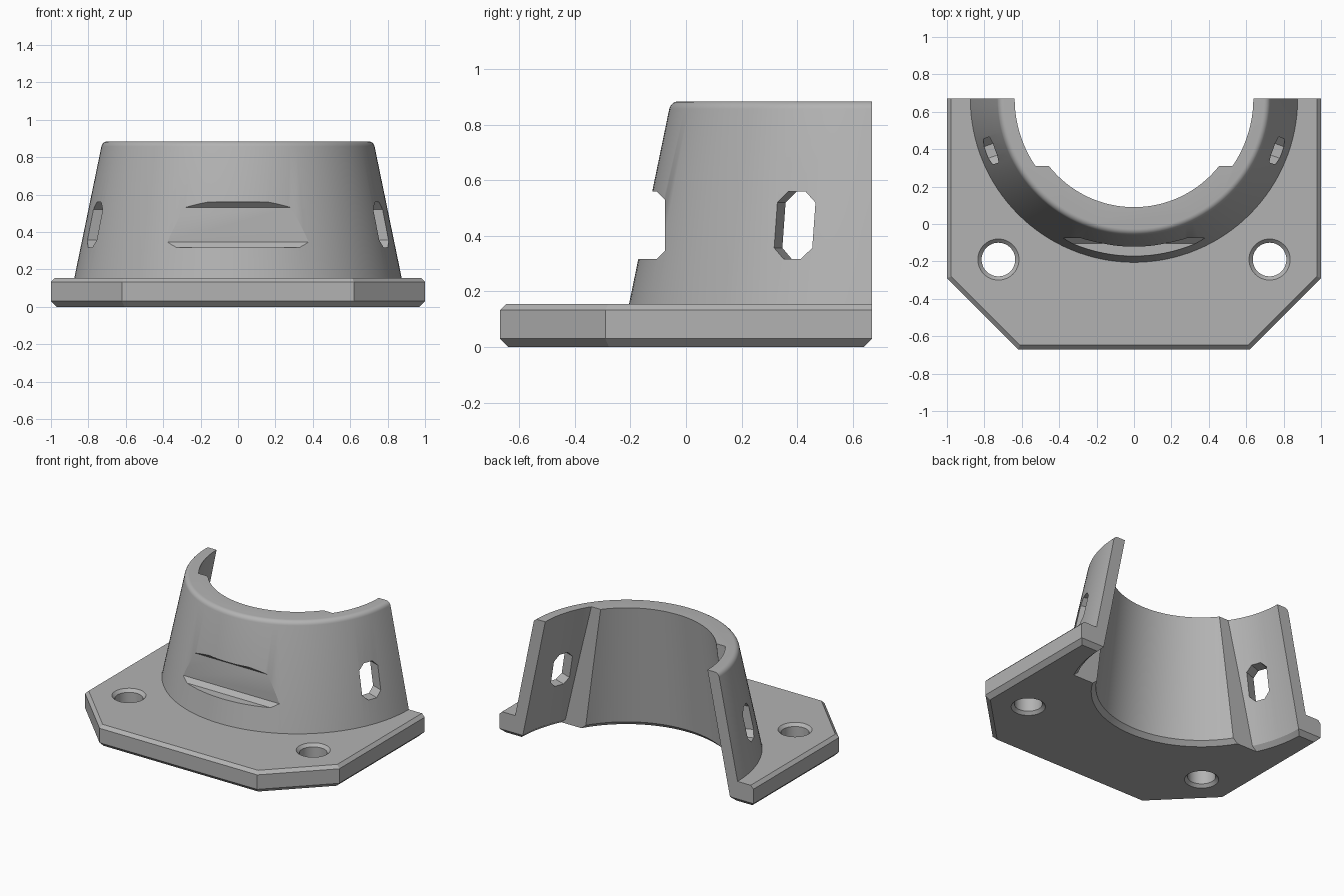
import bpy, bmesh, math
from mathutils import Matrix, Vector

old = bpy.data.objects.get("Cube")
if old:
    bpy.data.objects.remove(old, do_unlink=True)

AXIS_Y = 0.67          # centre line of the collar
TOP = 0.885
SLOPE = 0.207          # taper of the collar wall
SEGMENTS = 128


def make_object(name, bm):
    bmesh.ops.recalc_face_normals(bm, faces=bm.faces)
    mesh = bpy.data.meshes.new(name)
    bm.to_mesh(mesh)
    bm.free()
    obj = bpy.data.objects.new(name, mesh)
    bpy.context.collection.objects.link(obj)
    return obj


def loft(name, loops, min_y=None):
    """Skin a stack of closed loops and cap both ends; optionally trim."""
    bm = bmesh.new()
    rings = [[bm.verts.new(p) for p in loop] for loop in loops]
    n = len(rings[0])
    for a, b in zip(rings, rings[1:]):
        for i in range(n):
            j = (i + 1) % n
            bm.faces.new((a[i], a[j], b[j], b[i]))
    bm.faces.new(rings[0][::-1])
    bm.faces.new(rings[-1])
    if min_y is not None:
        cut = bmesh.ops.bisect_plane(
            bm, geom=bm.verts[:] + bm.edges[:] + bm.faces[:],
            plane_co=(0, min_y, 0), plane_no=(0, 1, 0), clear_inner=True)
        edges = [e for e in cut["geom_cut"] if isinstance(e, bmesh.types.BMEdge)]
        bmesh.ops.contextual_create(bm, geom=edges)
    return make_object(name, bm)


def lathe(name, profile, x=0, y=AXIS_Y, segments=SEGMENTS, min_y=None):
    steps = [2 * math.pi * i / segments for i in range(segments)]
    return loft(name, [[(x + r * math.cos(a), y + r * math.sin(a), z) for a in steps]
                       for r, z in profile], min_y)


def prism(name, points, x0, x1, matrix=None):
    """Extrude a y-z outline along x."""
    m = matrix or Matrix.Identity(4)
    return loft(name, [[m @ Vector((x, y, z)) for y, z in points] for x in (x0, x1)])


def octagon(y0, y1, z0, z1, c):
    return [(y0 + c, z0), (y1 - c, z0), (y1, z0 + c), (y1, z1 - c),
            (y1 - c, z1), (y0 + c, z1), (y0, z1 - c), (y0, z0 + c)]


def boolean(target, tool, operation="DIFFERENCE"):
    mod = target.modifiers.new(operation.title(), "BOOLEAN")
    mod.operation, mod.object, mod.solver = operation, tool, "EXACT"
    graph = bpy.context.evaluated_depsgraph_get()
    mesh = bpy.data.meshes.new_from_object(target.evaluated_get(graph))
    target.modifiers.clear()
    target.data = mesh
    bpy.data.objects.remove(tool, do_unlink=True)


# Base plate: clipped front corners, chamfered top and bottom rims
def plate_outline(inset, z):
    k = 0.414 * inset
    half = [(1 - inset, 0.9), (1 - inset, -0.29 + k), (0.62 - k, -0.67 + inset)]
    return [(x, y, z) for x, y in half] + [(-x, y, z) for x, y in reversed(half)]


bracket = loft("collar_bracket", [plate_outline(*p) for p in
               ((0.03, 0), (0, 0.03), (0, 0.133), (0.022, 0.155))])

# Tapered collar with a rounded top edge
def outer(z):
    return 0.875 - SLOPE * (z - 0.155)


F = 0.035
fillet = [(outer(TOP - F) - F + F * math.cos(t), TOP - F + F * math.sin(t))
          for t in (math.radians(a) for a in range(12, 91, 13))]
boolean(bracket, lathe("collar", [(outer(0.05), 0.05)] + fillet), "UNION")

# Tapered bore, and the wider relief toward the open back
boolean(bracket, lathe("bore", [(0.735, -0.03), (0.675, 0.03), (0.58, TOP), (0.57, 1)]))
relief_low = 0.638 + SLOPE * (TOP - 0.03)
boolean(bracket, lathe("relief", [(relief_low + 0.06, -0.03), (relief_low, 0.03),
                                  (0.638, TOP), (0.614, 1)], min_y=0.31))

# Open back with a chamfered lower edge
boolean(bracket, prism("back_cut", [(0.67, 1.2), (0.67, 0.03), (0.61, -0.03),
                                    (2, -0.03), (2, 1.2)], -1.5, 1.5))

# Strap channel across the front and a radial strap window in each side
boolean(bracket, prism("front_channel", octagon(-0.4, -0.075, 0.317, 0.56, 0.03), -0.6, 0.6))
for side in (0, 1):
    angle = math.radians(-160 if side else -20)
    turn = Matrix.Translation((0, AXIS_Y, 0)) @ Matrix.Rotation(angle, 4, "Z")
    boolean(bracket, prism("side_window", octagon(-0.073, 0.073, 0.317, 0.56, 0.04),
                           0.55, 1.0, turn))

# Chamfered screw holes
for x in (-0.725, 0.725):
    boolean(bracket, lathe("screw_hole", [(0.13, -0.02), (0.09, 0.02), (0.09, 0.135),
                                          (0.13, 0.175)], x, -0.19, 48))

# Single grey finish
grey = bpy.data.materials.new("plain_grey")
grey.use_nodes = True
colour = (0.45, 0.45, 0.45, 1)
grey.diffuse_color = colour
grey.node_tree.nodes["Principled BSDF"].inputs["Base Color"].default_value = colour
bracket.data.materials.clear()
bracket.data.materials.append(grey)
for poly in bracket.data.polygons:
    poly.material_index = 0

bpy.ops.object.select_all(action="DESELECT")
bracket.select_set(True)
bpy.context.view_layer.objects.active = bracket
bpy.ops.object.shade_smooth_by_angle(angle=math.radians(25))
